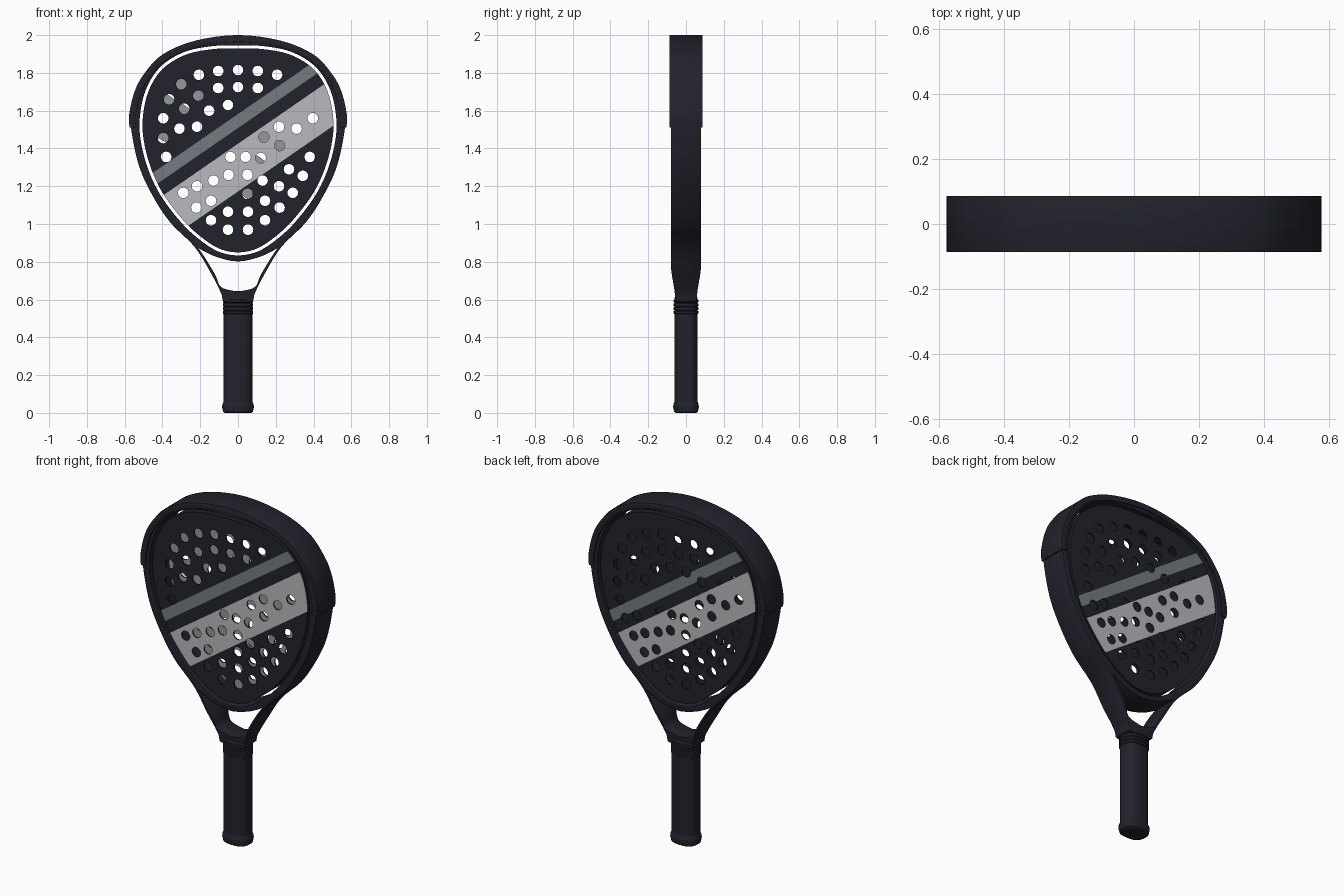
import bpy, bmesh, math
from mathutils import Matrix, Vector

cube = bpy.data.objects.get("Cube")
if cube:
    bpy.data.objects.remove(cube)


def material(name, color):
    mat = bpy.data.materials.new(name)
    mat.use_nodes = True
    mat.diffuse_color = (*color, 1)
    bsdf = mat.node_tree.nodes["Principled BSDF"]
    bsdf.inputs["Base Color"].default_value = (*color, 1)
    bsdf.inputs["Roughness"].default_value = 0.6
    return mat


DARK = material("dark navy", (0.016, 0.016, 0.026))
PALE = material("pale grey", (0.48, 0.49, 0.51))
SLATE = material("slate grey", (0.17, 0.2, 0.22))
INNER = material("inner grey", (0.3, 0.31, 0.32))


def smooth(points, closed=True, steps=6):
    """Catmull-Rom curve through 2D points."""
    pts = [Vector(p) for p in points]
    count = len(pts)
    get = (lambda i: pts[i % count]) if closed else (lambda i: pts[max(0, min(i, count - 1))])
    out = []
    for i in range(count if closed else count - 1):
        a, b, c, d = (get(i + k) for k in (-1, 0, 1, 2))
        for k in range(steps):
            t = k / steps
            out.append(0.5 * (2 * b + (c - a) * t + (2 * a - 5 * b + 4 * c - d) * t * t
                              + (3 * b - a - 3 * c + d) * t ** 3))
    if not closed:
        out.append(pts[-1])
    return out


def mirrored(half):
    """Closed point loop from its +x half, running bottom to top."""
    return half + [(-x, z) for x, z in reversed(half) if x > 0]


def offset(loop, dist, closed=True):
    """Moves an anticlockwise line outward along its normals."""
    n, out = len(loop), []
    for i, p in enumerate(loop):
        if closed:
            tangent = loop[(i + 1) % n] - loop[i - 1]
        else:
            tangent = loop[min(i + 1, n - 1)] - loop[max(i - 1, 0)]
        tangent.normalize()
        out.append(p + Vector((tangent.y, -tangent.x)) * dist)
    return out


def finish(name, mesh, mats=(DARK,)):
    obj = bpy.data.objects.new(name, mesh)
    bpy.context.collection.objects.link(obj)
    for mat in mats:
        mesh.materials.append(mat)
    bpy.ops.object.select_all(action='DESELECT')
    obj.select_set(True)
    bpy.context.view_layer.objects.active = obj
    bpy.ops.object.shade_smooth_by_angle(angle=math.radians(35))
    return obj


def slab_mesh(name, loops, half_depth, bevel=0.0):
    """Filled outline with holes, given thickness along y."""
    curve = bpy.data.curves.new(name + "_outline", 'CURVE')
    curve.dimensions, curve.fill_mode = '2D', 'BOTH'
    curve.extrude = half_depth - bevel
    curve.bevel_depth, curve.bevel_resolution, curve.offset = bevel, 1, -bevel
    for loop in loops:
        spline = curve.splines.new('POLY')
        spline.points.add(len(loop) - 1)
        for point, p in zip(spline.points, loop):
            point.co = (p[0], p[1], 0, 1)
        spline.use_cyclic_u = True
    temp = bpy.data.objects.new(name + "_outline", curve)
    bpy.context.collection.objects.link(temp)
    graph = bpy.context.evaluated_depsgraph_get()
    mesh = bpy.data.meshes.new_from_object(temp.evaluated_get(graph))
    bpy.data.objects.remove(temp)
    mesh.materials.clear()
    mesh.transform(Matrix.Rotation(math.pi / 2, 4, 'X'))
    bm = bmesh.new()
    bm.from_mesh(mesh)
    bmesh.ops.remove_doubles(bm, verts=bm.verts, dist=0.0002)
    bmesh.ops.recalc_face_normals(bm, faces=bm.faces)
    bm.to_mesh(mesh)
    bm.free()
    mesh.name = name
    return mesh


# Outlines
face_loop = smooth(mirrored([
    (0, .85), (.1, .87), (.2, .935), (.29, 1.02), (.39, 1.15), (.455, 1.28), (.495, 1.42),
    (.505, 1.55), (.475, 1.7), (.4, 1.82), (.28, 1.895), (.14, 1.925), (0, 1.93)]))
frame_loop = smooth(mirrored([
    (0, .59), (.075, .59), (.088, .63), (.135, .725), (.227, .875), (.36, 1.01), (.455, 1.155),
    (.525, 1.31), (.565, 1.5), (.563, 1.6), (.535, 1.7), (.485, 1.785), (.39, 1.885),
    (.225, 1.957), (0, 1.985)]))
arm = [(.21, .872), (.174, .82), (.12, .73), (.088, .665), (0, .642)]
bridge = smooth([(-.21, .872), (-.12, .828), (0, .802), (.12, .828), (.21, .872)], False)
throat_loop = bridge[:-1] + smooth(arm, False)[:-1] + \
    [Vector((-p.x, p.y)) for p in reversed(smooth(arm, False))][:-1]

# Frame, thinning in depth towards the handle
frame = slab_mesh("frame", [frame_loop, offset(face_loop, .016), throat_loop], .08, .003)
for v in frame.vertices:
    t = max(0, min(1, (.79 - v.co.z) / .19))
    v.co.y *= 1 - .28 * t * t * (3 - 2 * t)
finish("frame", frame)

# Bumper around the head
right = [(.574, 1.51), (.576, 1.58), (.548, 1.7), (.497, 1.795), (.4, 1.897), (.228, 1.97)]
bumper_outer = smooth(right + [(0, 2)] + [(-x, z) for x, z in reversed(right)], False)
bumper_inner = offset(bumper_outer, -.035, False)
finish("bumper", slab_mesh("bumper", [bumper_outer + bumper_inner[::-1]], .087, .002))

# Rim joining the two face plates
finish("face_rim", slab_mesh("face_rim", [face_loop, offset(face_loop, -.008)], .067))

# Drilled face plates with two diagonal stripes
SLOPE = .69
WIDE, NARROW = (1.172, 1.425), (1.508, 1.582)
HOLES = [(0, 1.815), (.105, 1.81), (.207, 1.79), (0, 1.725), (.105, 1.72), (.3, 1.74),
         (.365, 1.66), (.21, 1.68), (.053, 1.63), (.396, 1.56), (.285, 1.61), (.153, 1.6),
         (.396, 1.455), (.31, 1.505), (.217, 1.515), (.38, 1.355), (.137, 1.46), (.22, 1.415),
         (.04, 1.355), (.12, 1.35), (.343, 1.255), (.27, 1.29), (.05, 1.26), (.29, 1.165),
         (.217, 1.2), (.13, 1.23), (.05, 1.16), (.22, 1.087), (.143, 1.123), (.143, 1.02),
         (.053, 1.065), (.053, .97)]


def level(x, z):
    return z - SLOPE * x


def hole_loops(is_back):
    loops = []
    for x, z in HOLES:
        for cx in {x, -x}:
            s = level(cx, z)
            circle = [(cx + .028 * math.cos(a * math.pi / 10), z + .028 * math.sin(a * math.pi / 10))
                      for a in range(20)]
            on_edge = 1.4 < s < 1.44 or WIDE[0] < s < 1.2
            if is_back:
                if 1.52 < s < 1.59:
                    continue
                if on_edge:
                    circle = [p for p in circle if not WIDE[0] < level(*p) < WIDE[1]]
            elif on_edge or 1.4 < s < 1.6:
                continue
            if len(circle) > 2:
                loops.append(circle)
    return loops


def face_plate(name, is_back):
    mesh = slab_mesh(name, [face_loop] + hole_loops(is_back), .004)
    bm = bmesh.new()
    bm.from_mesh(mesh)
    for s in WIDE + NARROW:
        bmesh.ops.bisect_plane(bm, geom=bm.verts[:] + bm.edges[:] + bm.faces[:],
                               plane_co=(0, 0, s), plane_no=(-SLOPE, 0, 1))
    for f in bm.faces:
        c = f.calc_center_median()
        s = level(c.x, c.z)
        if c.y < -.0035:
            f.material_index = 1 if WIDE[0] < s < WIDE[1] else 2 if NARROW[0] < s < NARROW[1] else 0
        elif c.y > .0035 and is_back:
            f.material_index = 3
    bm.to_mesh(mesh)
    bm.free()
    mesh.transform(Matrix.Translation((0, -.07, 0)))
    if is_back:
        mesh.transform(Matrix.Rotation(math.pi, 4, 'Z'))
    finish(name, mesh, (DARK, PALE, SLATE, INNER))


face_plate("front_face", False)
face_plate("back_face", True)


def loft(name, rings, power=2.6, sides=32):
    """Rounded-rectangle tube from (height, half width, half depth) rings."""
    bm, rows = bmesh.new(), []
    for z, rx, ry in rings:
        row = []
        for i in range(sides):
            a = 2 * math.pi * i / sides
            c, s = math.cos(a), math.sin(a)
            row.append(bm.verts.new((rx * math.copysign(abs(c) ** (2 / power), c),
                                     ry * math.copysign(abs(s) ** (2 / power), s), z)))
        rows.append(row)
    for low, high in zip(rows, rows[1:]):
        for i in range(sides):
            j = (i + 1) % sides
            bm.faces.new((low[i], low[j], high[j], high[i]))
    bm.faces.new(rows[0][::-1])
    bm.faces.new(rows[-1])
    mesh = bpy.data.meshes.new(name)
    bm.to_mesh(mesh)
    bm.free()
    finish(name, mesh)


# Handle, butt cap, grip bands and collar
loft("grip", [(.03, .076, .061), (.53, .076, .061)])
loft("butt_cap", [(0, .07, .055), (.006, .079, .063), (.03, .084, .068),
                  (.045, .083, .067), (.06, .076, .061)])
for i in range(4):
    z = .522 + i * .02
    loft(f"grip_band_{i + 1}", [(z, .075, .06), (z + .004, .08, .065),
                                (z + .016, .08, .065), (z + .02, .075, .06)])
loft("collar", [(.595, .077, .062), (.61, .079, .06), (.63, .07, .05), (.645, .035, .03)])
